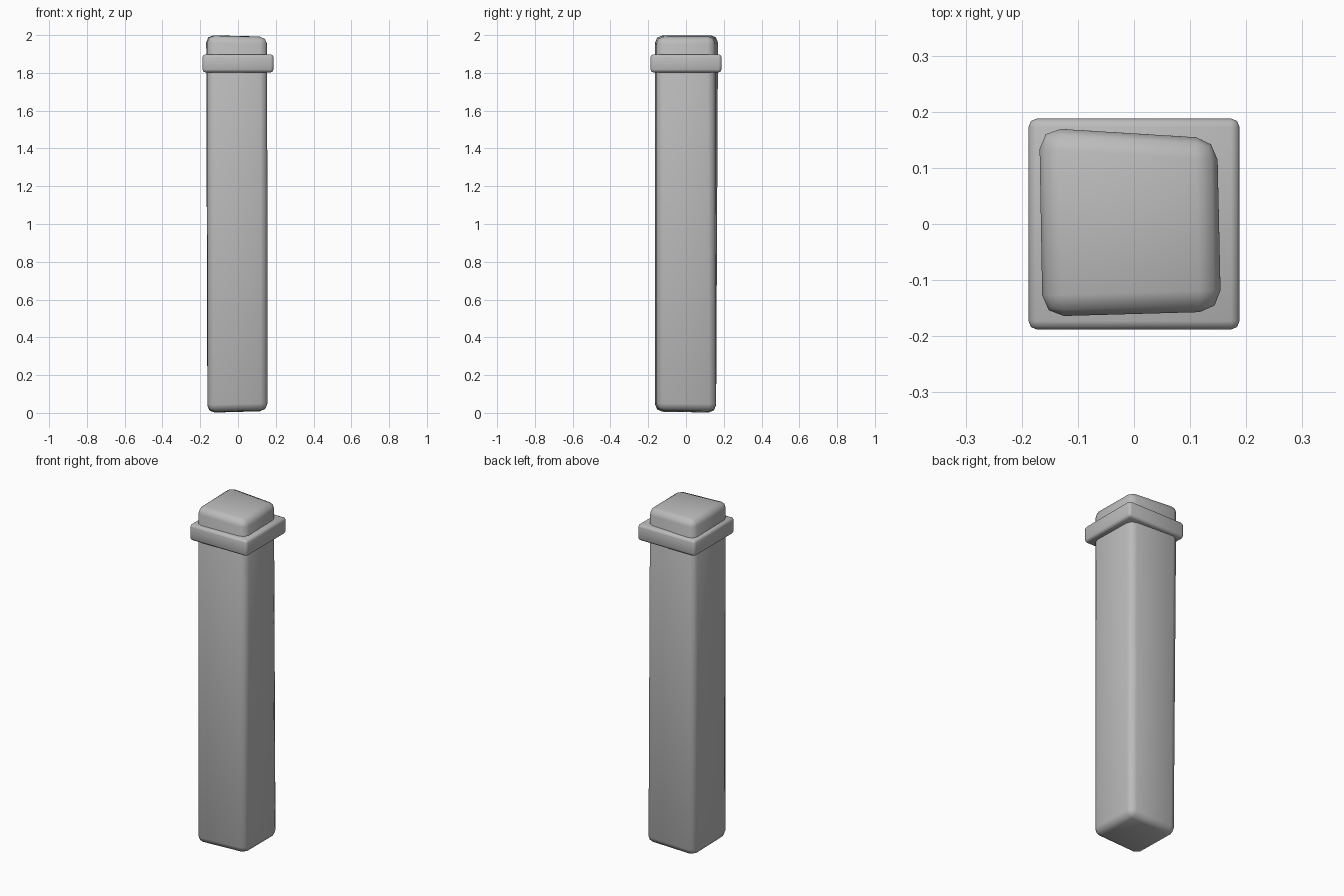
import bpy
import bmesh

cube = bpy.data.objects.get("Cube")
if cube:
    bpy.data.objects.remove(cube, do_unlink=True)

stone = bpy.data.materials.new("grey_stone")
stone.use_nodes = True
colour = (0.5, 0.5, 0.5, 1)
stone.diffuse_color = colour
stone.node_tree.nodes["Principled BSDF"].inputs["Base Color"].default_value = colour


def rounded_block(name, bottom, top, radius):
    """Box between two four-cornered rings, with rounded edges."""
    bm = bmesh.new()
    low = [bm.verts.new(p) for p in bottom]
    high = [bm.verts.new(p) for p in top]
    bm.faces.new(low[::-1])
    bm.faces.new(high)
    for i in range(4):
        j = (i + 1) % 4
        bm.faces.new((low[i], low[j], high[j], high[i]))
    bmesh.ops.bevel(bm, geom=bm.edges[:], offset=radius, segments=2,
                    profile=0.5, affect='EDGES')
    bmesh.ops.recalc_face_normals(bm, faces=bm.faces[:])
    for face in bm.faces:
        face.smooth = True
    mesh = bpy.data.meshes.new(name)
    bm.to_mesh(mesh)
    bm.free()
    mesh.materials.append(stone)
    obj = bpy.data.objects.new(name, mesh)
    bpy.context.collection.objects.link(obj)
    return obj


# Slightly crooked post
rounded_block(
    "post",
    [(-.162, -.165, .006), (.157, -.156, .013), (.153, .16, .009), (-.162, .158, 0)],
    [(-.163, -.165, 1.998), (.155, -.156, 1.99), (.148, .152, 1.992), (-.169, .172, 2.0)],
    .038)

# Square collar near the top
h = .188
ring = [(-h, -h), (h, -h), (h, h), (-h, h)]
rounded_block("collar", [(x, y, 1.803) for x, y in ring],
              [(x, y, 1.898) for x, y in ring], .015)
